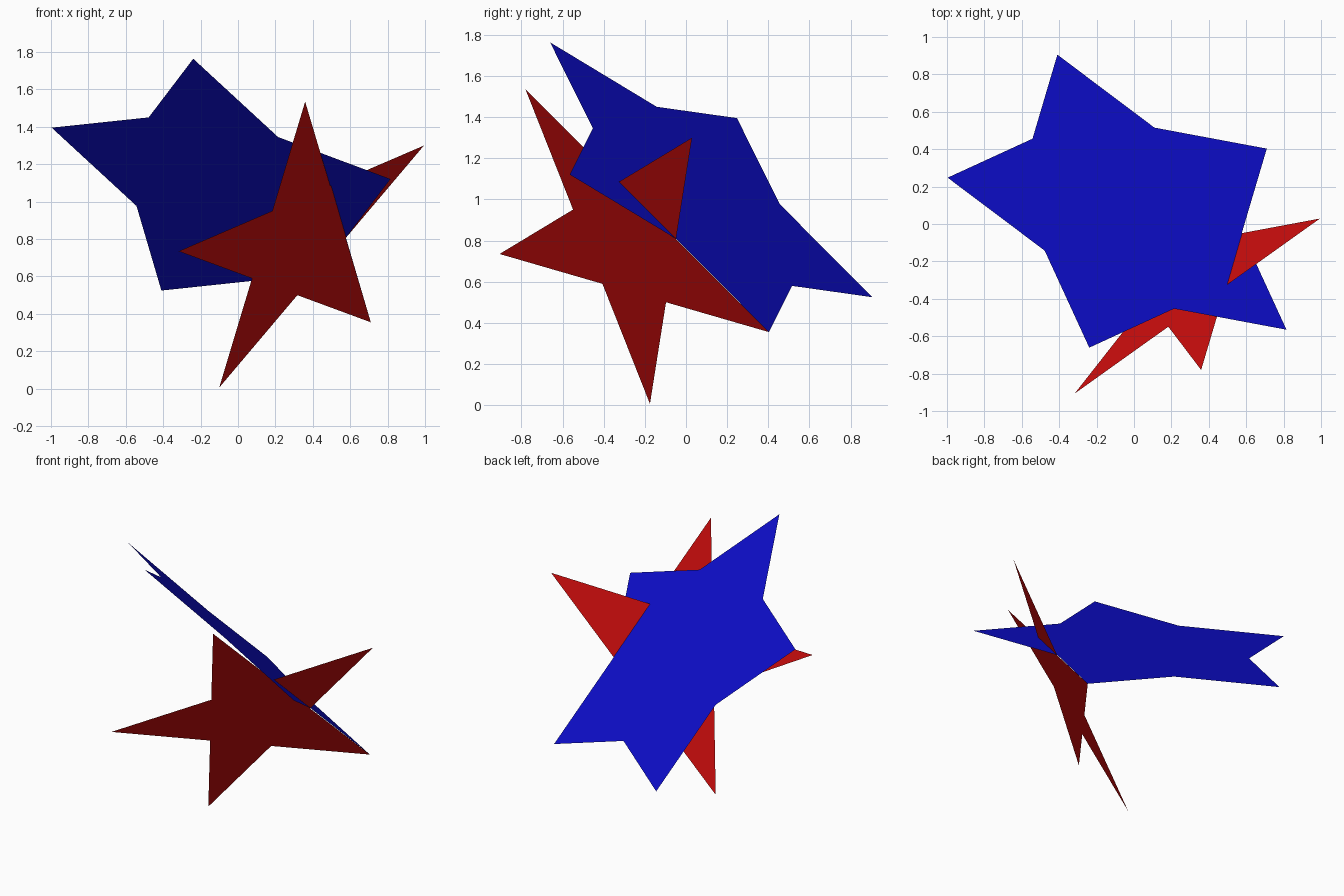
import bpy
import bmesh
from math import sin, cos, pi
from mathutils import Vector

cube = bpy.data.objects.get("Cube")
if cube:
    bpy.data.objects.remove(cube, do_unlink=True)


def make_material(name, colour):
    mat = bpy.data.materials.new(name)
    mat.use_nodes = True
    mat.diffuse_color = colour
    mat.node_tree.nodes["Principled BSDF"].inputs["Base Color"].default_value = colour
    return mat


def make_star(name, centre, first_tip, second_tip, inner_ratio, mat):
    """Flat five-pointed star, oriented by two neighbouring tips."""
    centre = Vector(centre)
    u = Vector(first_tip) - centre
    w = Vector(second_tip) - centre
    v = (w - u * w.dot(u) / u.length_squared).normalized() * u.length
    bm = bmesh.new()
    corners = []
    for i in range(10):
        r = inner_ratio if i % 2 else 1
        a = i * pi / 5
        corners.append(bm.verts.new(centre + (u * cos(a) + v * sin(a)) * r))
    bm.faces.new(corners)
    mesh = bpy.data.meshes.new(name)
    bm.to_mesh(mesh)
    bm.free()
    mesh.materials.append(mat)
    obj = bpy.data.objects.new(name, mesh)
    bpy.context.collection.objects.link(obj)
    return obj


blue = make_material("blue", (0.004, 0.004, 0.6, 1))
red = make_material("red", (0.6, 0.004, 0.004, 1))

# Wide star, sloping down towards the back
make_star("blue_star", (-0.024, 0.066, 1.032), (0.71, 0.403, 0.355),
          (0.82, -0.567, 1.12), 0.618, blue)

# Slender star, sharing one edge with the wide star
make_star("red_star", (0.329, -0.286, 0.786), (0.71, 0.403, 0.355),
          (0.995, 0.03, 1.3), 0.382, red)
